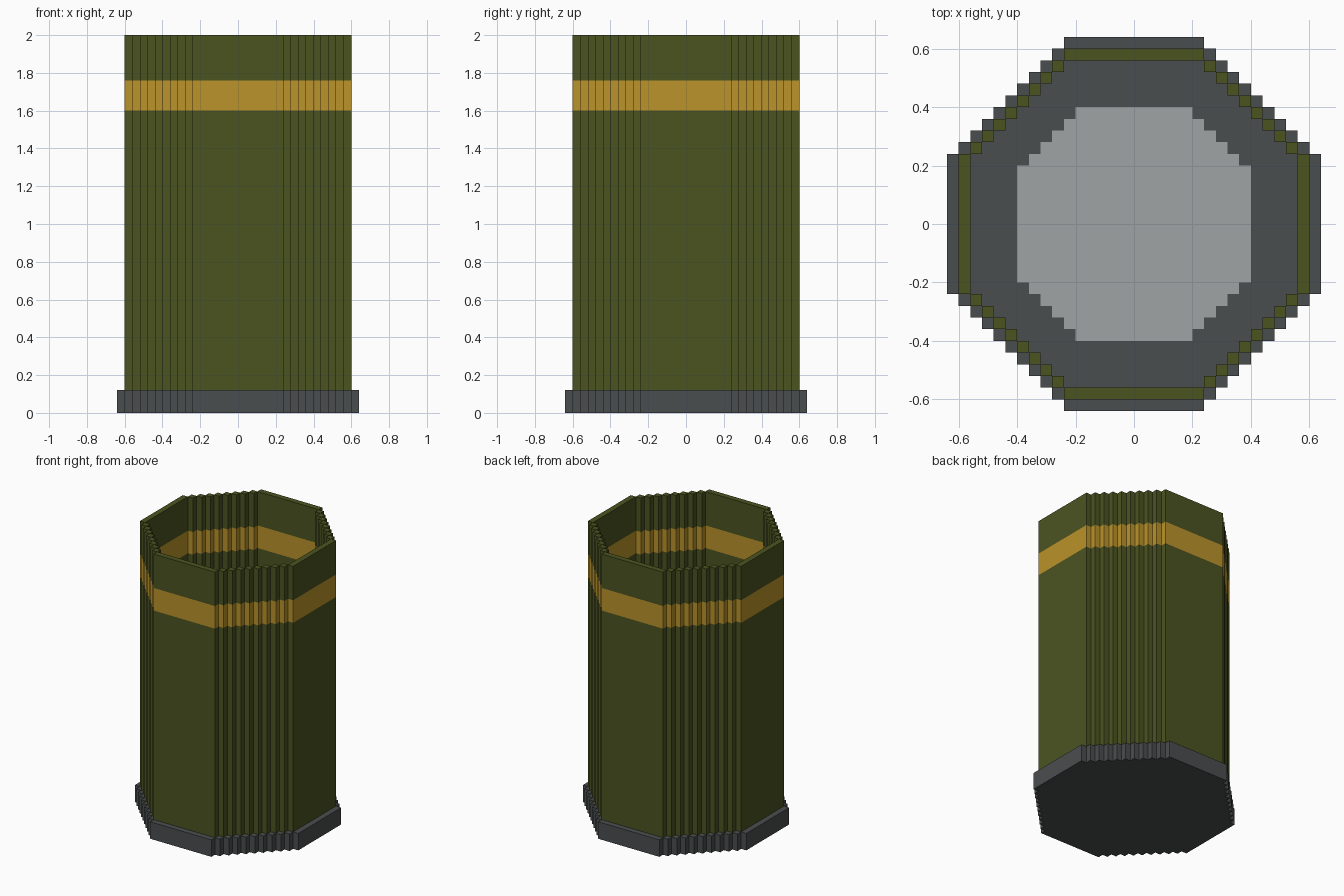
import bpy
import bmesh

cube = bpy.data.objects.get("Cube")
if cube:
    bpy.data.objects.remove(cube, do_unlink=True)

CELL = 0.04
BASE_TOP, BAND_LOW, BAND_HIGH, TOP = 0.12, 1.6, 1.76, 2.0


def material(name, rgb):
    linear = [((c / 255 + 0.055) / 1.055) ** 2.4 for c in rgb]
    mat = bpy.data.materials.new(name)
    mat.use_nodes = True
    mat.diffuse_color = (*linear, 1)
    mat.node_tree.nodes["Principled BSDF"].inputs["Base Color"].default_value = (*linear, 1)
    return mat


olive = material("olive green", (75, 83, 32))
gold = material("gold band", (187, 147, 42))
dark = material("dark grey", (74, 77, 78))
light = material("light grey", (160, 164, 164))


def turn(points, quarter):
    for _ in range(quarter):
        points = [(-y, x) for x, y in points]
    return points


def stepped_octagon(reach, flat):
    """Octagon outline with staircase diagonals, in cells, counter-clockwise."""
    corner = []
    for k in range(reach - flat):
        corner += [(reach - k, flat + k), (reach - k - 1, flat + k)]
    corner.append((flat, reach))
    return [p for q in range(4) for p in turn(corner, q)]


def ring(bm, outline, z):
    return [bm.verts.new((x * CELL, y * CELL, z)) for x, y in outline]


def walls(bm, outline, levels, inward=False):
    """Side walls through the given heights; returns the vertex rings."""
    rings = [ring(bm, outline, z) for z in levels]
    for low, high in zip(rings, rings[1:]):
        for i in range(len(low)):
            j = (i + 1) % len(low)
            quad = [low[i], low[j], high[j], high[i]]
            bm.faces.new(quad[::-1] if inward else quad)
    return rings


def finish(bm, name, mats):
    mesh = bpy.data.meshes.new(name)
    bm.to_mesh(mesh)
    bm.free()
    for mat in mats:
        mesh.materials.append(mat)
    obj = bpy.data.objects.new(name, mesh)
    bpy.context.collection.objects.link(obj)


def slab(name, reach, flat, low, high, mat):
    bm = bmesh.new()
    rings = walls(bm, stepped_octagon(reach, flat), [low, high])
    bm.faces.new(rings[0][::-1])
    bm.faces.new(rings[1])
    finish(bm, name, [mat])


# Base plate and the pale disc on the floor inside the tube
slab("base_plate", 16, 6, 0, BASE_TOP, dark)
slab("floor_disc", 10, 5, BASE_TOP, BASE_TOP + 0.003, light)

# Hollow tube, one cell thick, with the band showing inside and out
bm = bmesh.new()
levels = [BASE_TOP, BAND_LOW, BAND_HIGH, TOP]
walls(bm, stepped_octagon(15, 6), levels)
walls(bm, stepped_octagon(14, 6), levels, inward=True)

# Tube rim: a straight strip and a diagonal run of cells on each quarter
for quarter in range(4):
    patches = [[(14, -6), (15, -6), (15, 6), (14, 6)]]
    for a in range(7, 15):
        b = 21 - a
        patches.append([(a - 1, b - 1), (a, b - 1), (a, b), (a - 1, b)])
    for patch in patches:
        bm.faces.new(ring(bm, turn(patch, quarter), TOP))

# Paint the band by height
for face in bm.faces:
    face.material_index = int(BAND_LOW < face.calc_center_median().z < BAND_HIGH)
finish(bm, "tube", [olive, gold])
